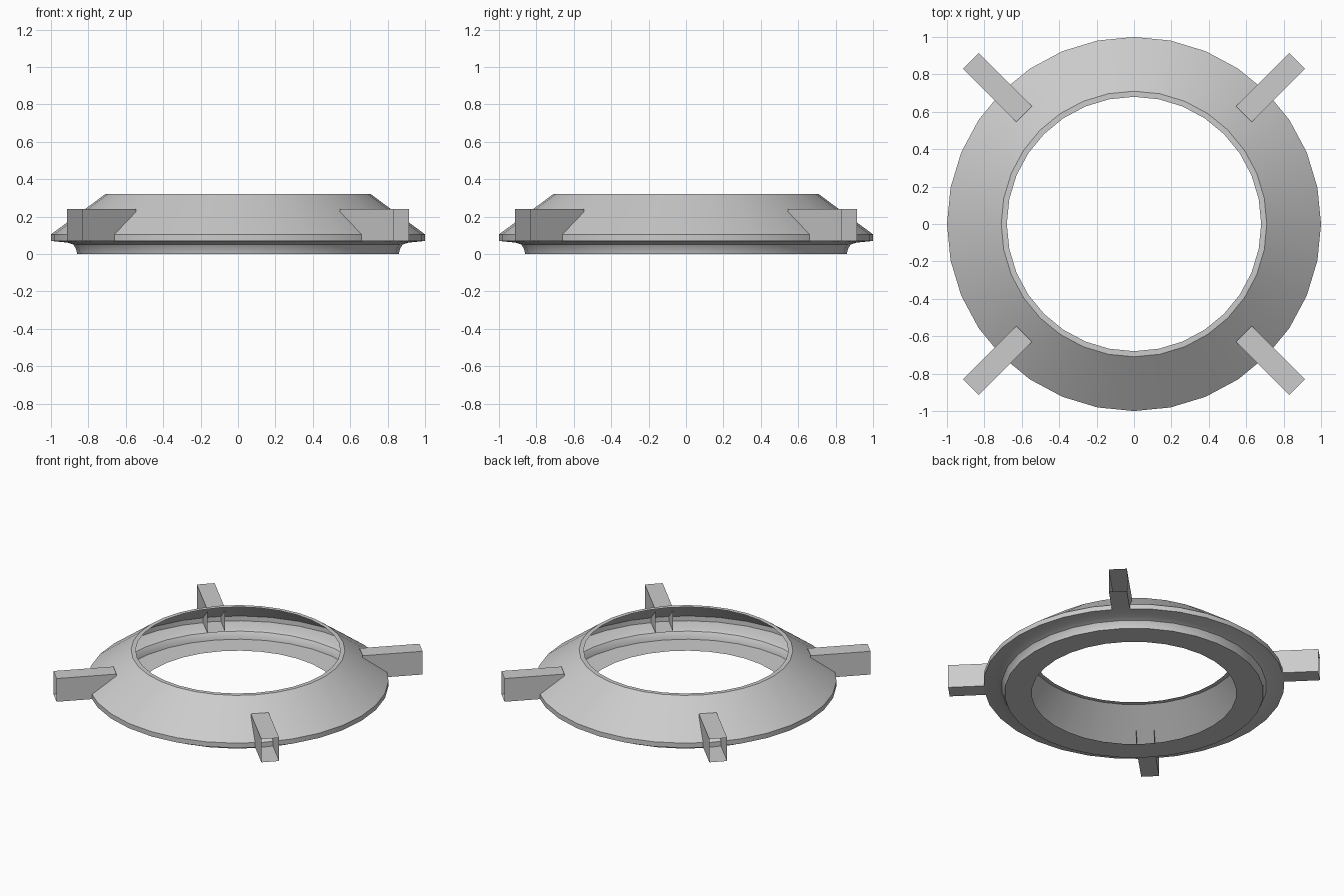
import bpy
import math
from mathutils import Matrix

cube = bpy.data.objects.get("Cube")
if cube:
    bpy.data.objects.remove(cube, do_unlink=True)

# One plain grey for everything
grey = bpy.data.materials.new("light_grey")
grey.use_nodes = True
colour = (0.6, 0.6, 0.6, 1.0)
grey.diffuse_color = colour
grey.node_tree.nodes["Principled BSDF"].inputs["Base Color"].default_value = colour


def add_object(name, verts, faces):
    mesh = bpy.data.meshes.new(name)
    mesh.from_pydata(verts, [], faces)
    mesh.materials.append(grey)
    obj = bpy.data.objects.new(name, mesh)
    bpy.context.collection.objects.link(obj)
    return obj


# Ring shell: an open (radius, height) profile turned around z, hollow inside
SEGMENTS = 32
profile = [(0.68, 0.0), (0.86, 0.0), (0.866, 0.028), (0.880, 0.050),
           (0.910, 0.061), (1.0, 0.07), (1.0, 0.105), (0.71, 0.32), (0.68, 0.32)]
verts, faces = [], []
for r, z in profile:
    for j in range(SEGMENTS):
        a = math.tau * j / SEGMENTS
        verts.append((r * math.cos(a), r * math.sin(a), z))
for i in range(len(profile) - 1):
    for j in range(SEGMENTS):
        k = (j + 1) % SEGMENTS
        a, b = i * SEGMENTS, (i + 1) * SEGMENTS
        faces.append((a + j, a + k, b + k, b + j))
ring = add_object("ring_shell", verts, faces)
bpy.context.view_layer.objects.active = ring
ring.select_set(True)
bpy.ops.object.shade_smooth_by_angle(angle=math.radians(30))
ring.select_set(False)

# Four diagonal arms: square tubes open at both ends
R_IN, R_OUT, HALF, Z0, Z1 = 0.83, 1.234, 0.06, 0.07, 0.24
section = [(-HALF, Z0), (HALF, Z0), (HALF, Z1), (-HALF, Z1)]
tube = [(r, y, z) for r in (R_IN, R_OUT) for y, z in section]
tube_faces = [(i, i + 4, (i + 1) % 4 + 4, (i + 1) % 4) for i in range(4)]
names = ["back_left_arm", "back_right_arm", "front_right_arm", "front_left_arm"]
for n, name in enumerate(names):
    arm = add_object(name, tube, [f[::-1] for f in tube_faces])
    arm.data.transform(Matrix.Rotation(math.radians(45 + 90 * n), 4, "Z"))
